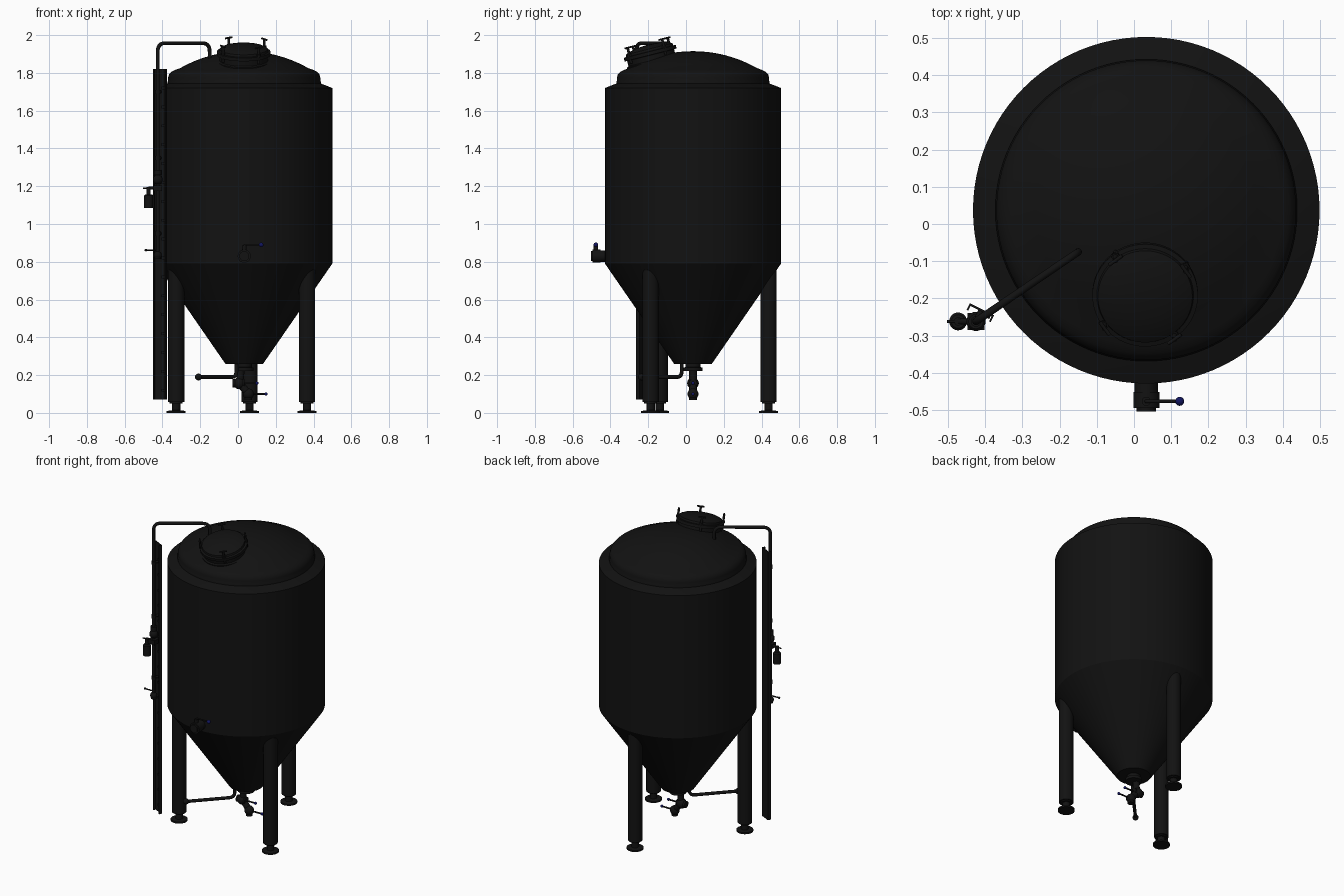
import bpy, bmesh, math
from mathutils import Vector, Matrix

if "Cube" in bpy.data.objects:
    bpy.data.objects.remove(bpy.data.objects["Cube"])

CX, CY = 0.033, 0.037


def material(name, col):
    m = bpy.data.materials.new(name)
    m.diffuse_color = (*col, 1)
    m.use_nodes = True
    m.node_tree.nodes["Principled BSDF"].inputs["Base Color"].default_value = m.diffuse_color
    return m


STEEL = material("dark_steel", (0.006, 0.006, 0.006))
BLUE = material("blue_grip", (0.006, 0.008, 0.12))


def finish(name, bm, mat=STEEL, matrix=None):
    if matrix:
        bm.transform(matrix)
    bmesh.ops.recalc_face_normals(bm, faces=bm.faces)
    me = bpy.data.meshes.new(name)
    bm.to_mesh(me)
    bm.free()
    ob = bpy.data.objects.new(name, me)
    bpy.context.collection.objects.link(ob)
    me.materials.append(mat)
    bpy.ops.object.select_all(action='DESELECT')
    ob.select_set(True)
    bpy.context.view_layer.objects.active = ob
    bpy.ops.object.shade_smooth_by_angle(angle=math.radians(32))
    return ob


def lathe(name, profile, matrix, n=32, mat=STEEL):
    """Spin (radius, height) points around z; zero radii close at a pole."""
    bm = bmesh.new()
    rings = []
    for r, z in profile:
        k = 1 if r == 0 else n
        rings.append([bm.verts.new((r * math.cos(2 * math.pi * i / n),
                                    r * math.sin(2 * math.pi * i / n), z)) for i in range(k)])
    for a, b in zip(rings, rings[1:]):
        for i in range(n):
            j = (i + 1) % n
            f = [a[i % len(a)], a[j % len(a)], b[j % len(b)], b[i % len(b)]]
            bm.faces.new(list(dict.fromkeys(f)))
    return finish(name, bm, mat, matrix)


def at(x, y, z):
    return Matrix.Translation((x, y, z))


def rod(name, p, q, r, n=20, mat=STEEL):
    p, q = Vector(p), Vector(q)
    d = q - p
    m = Matrix.Translation(p) @ d.to_track_quat('Z', 'Y').to_matrix().to_4x4()
    return lathe(name, [(0, 0), (r, 0), (r, d.length), (0, d.length)], m, n, mat)


def ball(name, p, r, mat=STEEL):
    bm = bmesh.new()
    bmesh.ops.create_uvsphere(bm, u_segments=20, v_segments=12, radius=r)
    return finish(name, bm, mat, at(*p))


def box(name, c, size, angle=0):
    bm = bmesh.new()
    bmesh.ops.create_cube(bm, size=1)
    return finish(name, bm, STEEL,
                  at(*c) @ Matrix.Rotation(angle, 4, 'Z') @ Matrix.Diagonal((*size, 1)))


def pipe(name, pts, r, bend):
    """Round pipe through points with rounded corners."""
    pts = [Vector(p) for p in pts]
    path = [pts[0]]
    for a, b, c in zip(pts, pts[1:], pts[2:]):
        s, e = b + (a - b).normalized() * bend, b + (c - b).normalized() * bend
        path += [s * (1 - t)**2 + b * 2 * t * (1 - t) + e * t * t for t in [i / 8 for i in range(9)]]
    path.append(pts[-1])
    cu = bpy.data.curves.new(name, 'CURVE')
    cu.dimensions = '3D'
    cu.bevel_depth, cu.bevel_resolution, cu.use_fill_caps = r, 4, True
    sp = cu.splines.new('POLY')
    sp.points.add(len(path) - 1)
    for k, v in zip(sp.points, path):
        k.co = (*v, 1)
    sp.use_smooth = True
    cu.materials.append(STEEL)
    ob = bpy.data.objects.new(name, cu)
    bpy.context.collection.objects.link(ob)
    bpy.ops.object.select_all(action='DESELECT')
    ob.select_set(True)
    bpy.context.view_layer.objects.active = ob
    bpy.ops.object.convert(target='MESH')


def lever(name, pts, grip):
    pipe(name, pts, 0.005, 0.008)
    ball(name + "_grip", pts[-1], grip, BLUE)


# tank body: cone, jacket wall, shoulder
lathe("tank_body", [(0, .26), (.1, .26), (.466, .79), (.466, 1.72), (.41, 1.742), (.4, 1.745), (0, 1.745)],
      at(CX, CY, 0), 96)
# domed head with rounded knuckle
R = .687
cap = [(.34 * (8 - i) / 8, 1.915 - R + math.sqrt(R * R - (.34 * (8 - i) / 8)**2)) for i in range(9)]
lathe("tank_head", [(.406, 1.74), (.406, 1.752), (.403, 1.758), (.403, 1.775), (.398, 1.792),
                    (.385, 1.806), (.365, 1.816)] + cap, at(CX, CY, 0), 96)

# three legs with adjustable feet
for k, a in enumerate((86, 206, 326)):
    x, y = CX + .401 * math.cos(math.radians(a)), CY + .401 * math.sin(math.radians(a))
    lathe(f"leg_{k}", [(0, .057), (.043, .057), (.043, .77), (0, .77)], at(x, y, 0))
    lathe(f"foot_{k}", [(0, 0), (.05, 0), (.05, .01), (.022, .014), (.022, .05), (.034, .05), (.034, .06), (0, .06)],
          at(x, y, 0))

# tilted manway with lid
MW = at(.03, -.19, 1.905) @ Matrix.Rotation(math.radians(14), 4, 'X')
lathe("manway_neck", [(.125, -.085), (.137, -.075), (.137, -.045), (.128, -.04), (.128, -.012), (.142, -.01),
                      (.142, .008), (.13, .01), (.127, .022), (.11, .03), (.06, .042), (0, .046)], MW, 64)
# four wing bolts
for k in range(4):
    a = math.radians(36 + 90 * k)
    d = Vector((math.cos(a), math.sin(a), 0))
    t = Vector((-d.y, d.x, 0)) * .022
    p = d * .135
    up = Vector((0, 0, 1))
    rod(f"wing_bolt_{k}", MW @ (p - up * .03), MW @ (p + up * .058), .007)
    rod(f"wing_bolt_bar_{k}", MW @ (p + up * .056 - t), MW @ (p + up * .056 + t), .005)
    rod(f"wing_bolt_nut_{k}", MW @ (p + up * .005), MW @ (p + up * .02), .012, 6)

# blow-off pipe from head down the side
px, py = -.425, -.262
pipe("blow_off_pipe", [(-.15, -.075, 1.85), (-.15, -.075, 1.957), (px, py, 1.957), (px, py, .83)], .01, .045)
# cable channel beside the pipe
ang = math.atan2(-.033, .065)
mid, along = Vector((-.41, -.232, 0)), Vector((math.cos(ang), math.sin(ang), 0))
side = Vector((-along.y, along.x, 0))
box("channel_web", mid + Vector((0, 0, .945)), (.073, .006, 1.75), ang)
for k, s in enumerate((-1, 1)):
    box(f"channel_lip_{k}", mid + along * .034 * s - side * .008 + Vector((0, 0, .945)), (.005, .018, 1.75), ang)
for k in range(17):
    box(f"channel_clip_{k}", mid + along * .02 - side * .007 + Vector((0, 0, .12 + .1 * k)), (.018, .01, .015), ang)
for k, z in enumerate((.95, 1.35, 1.7)):
    rod(f"pipe_clip_{k}", (px, py, z), (-.41, -.232, z), .008)
    rod(f"pipe_collar_{k}", (px, py, z - .01), (px, py, z + .01), .014)

# pressure relief assembly
box("relief_tee", (px, py, 1.19), (.046, .046, .03))
ball("relief_body", (px, py, 1.235), .026)
rod("relief_union", (px, py, 1.26), (px, py, 1.285), .02)
rod("relief_arm", (px, py, 1.19), (-.473, py, 1.19), .008)
rod("relief_cross_bar", (-.503, py, 1.188), (-.445, py, 1.188), .004)
rod("relief_stem", (-.473, py, 1.15), (-.473, py, 1.195), .011)
lathe("relief_pot", [(0, 1.085), (.024, 1.085), (.024, 1.15), (.018, 1.157), (0, 1.157)], at(-.473, py, 0))
# lower pipe valve
ball("pipe_valve", (px, py, .835), .021)
rod("pipe_valve_outlet", (px, py, .815), (px, py, .84), .017)
pipe("pipe_valve_lever", [(px, py, .835), (px, py, .862), (-.485, py, .862)], .004, .008)
ball("pipe_valve_knob", (-.488, py, .862), .007)

# front racking valve
rod("racking_neck", (CX, -.39, .83), (CX, -.455, .83), .031)
rod("racking_body", (CX, -.452, .83), (CX, -.495, .83), .035)
rod("racking_outlet", (CX, -.49, .83), (CX, -.504, .83), .026)
rod("racking_stem", (CX, -.477, .84), (CX, -.477, .885), .012)
lever("racking_lever", [(CX, -.477, .86), (CX, -.477, .89), (.123, -.477, .89)], .012)

# bottom outlet with two valves
lathe("outlet_flange", [(0, .222), (.05, .222), (.05, .24), (.04, .242), (.04, .27), (0, .27)], at(CX, CY, 0))
pipe("outlet_pipe", [(.015, CY, .24), (.01, CY, .155), (.055, CY, .1)], .02, .025)
ball("outlet_valve", (.005, CY, .157), .031)
rod("outlet_valve_cap", (-.028, CY, .157), (.035, CY, .157), .022)
lever("outlet_valve_lever", [(.01, CY, .157), (.06, CY, .157), (.1, CY, .157)], .009)
ball("drain_valve", (.055, CY, .1), .029)
rod("drain_valve_outlet", (.055, CY, .067), (.055, CY, .1), .02)
lever("drain_valve_lever", [(.06, CY, .1), (.1, CY, .1), (.148, CY, .1)], .009)

# clean-in-place side pipe
pipe("side_pipe", [(-.008, -.022, .28), (-.008, -.022, .19), (-.21, -.236, .19)], .01, .035)
ball("side_pipe_cap", (-.21, -.236, .19), .018)
